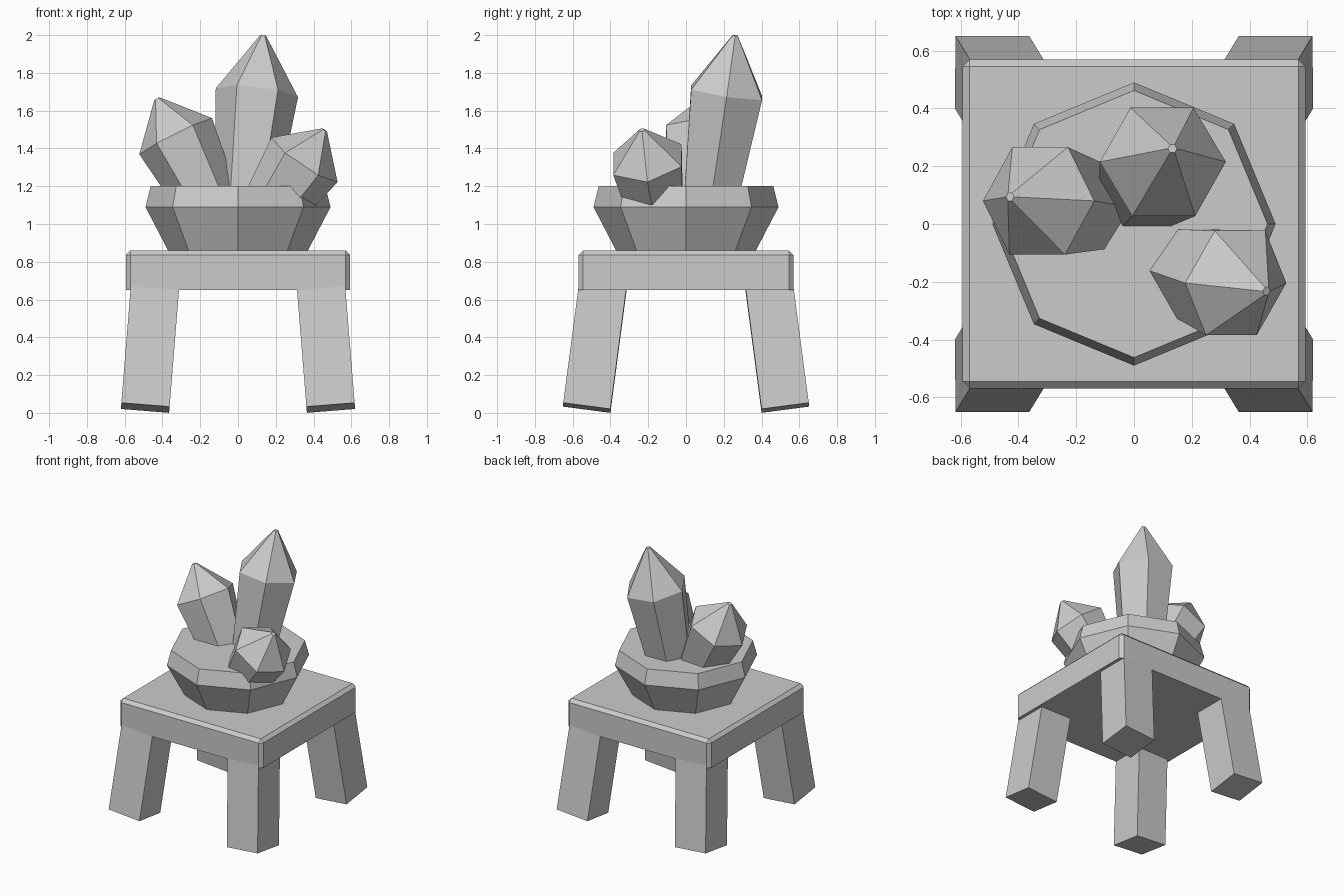
import bpy, bmesh
from math import radians, cos, sin, pi
from mathutils import Matrix, Vector

cube = bpy.data.objects.get("Cube")
if cube:
    bpy.data.objects.remove(cube, do_unlink=True)

stone = bpy.data.materials.new("plain_grey")
stone.use_nodes = True
stone.diffuse_color = (0.6, 0.6, 0.6, 1)
bsdf = next(n for n in stone.node_tree.nodes if n.type == 'BSDF_PRINCIPLED')
bsdf.inputs["Base Color"].default_value = (0.6, 0.6, 0.6, 1)
bsdf.inputs["Roughness"].default_value = 0.8


def add_object(name, bm, location=(0, 0, 0), tilt=(0, 0)):
    """Turn a bmesh into a flat-shaded object, tilted about x then y."""
    bmesh.ops.recalc_face_normals(bm, faces=bm.faces)
    mesh = bpy.data.meshes.new(name)
    bm.to_mesh(mesh)
    bm.free()
    mesh.materials.append(stone)
    obj = bpy.data.objects.new(name, mesh)
    obj.location = location
    obj.rotation_euler = (radians(tilt[0]), radians(tilt[1]), 0)
    bpy.context.collection.objects.link(obj)
    return obj


def box(size, centre):
    bm = bmesh.new()
    bmesh.ops.create_cube(bm, size=1)
    bmesh.ops.scale(bm, vec=size, verts=bm.verts)
    bmesh.ops.translate(bm, vec=centre, verts=bm.verts)
    return bm


def lathe(profile, sides):
    """Closed faceted solid from (radius, height) rings."""
    bm = bmesh.new()
    rings = [[bm.verts.new((r * cos(2 * pi * i / sides), r * sin(2 * pi * i / sides), z))
              for i in range(sides)] for r, z in profile]
    for low, high in zip(rings, rings[1:]):
        for i in range(sides):
            j = (i + 1) % sides
            bm.faces.new((low[i], low[j], high[j], high[i]))
    bm.faces.new(rings[0])
    bm.faces.new(rings[-1])
    return bm


# Seat slab, chamfered on the corners and the top rim
bm = box((1.187, 1.137, 0.21), (0, 0, 0.755))
edges = [e for e in bm.edges if max(v.co.z for v in e.verts) > 0.8]
bmesh.ops.bevel(bm, geom=edges, offset=0.024, segments=1, affect='EDGES')
add_object("seat", bm)

# Four splayed square legs
for front, sy in (("front", -1), ("back", 1)):
    for side, sx in (("right", -1), ("left", 1)):
        add_object(f"{front}_{side}_leg", box((0.256, 0.252, 0.75), (0, 0, 0.375)),
                   (sx * 0.491, sy * 0.525, 0.027), (sy * 7.5, -sx * 4.6))

# Octagonal rock base
add_object("rock_base", lathe([(0.365, 0.85), (0.49, 1.09), (0.462, 1.2)], 8))

# Crystals: shoulder centre, shoulder radius, tip length, tilt
crystals = {
    "tall_crystal": ((0.1, 0.215, 1.695), 0.219, 0.308, (-8.5, 6.2)),
    "right_crystal": ((-0.33, 0.08, 1.465), 0.215, 0.222, (-3.5, -26.5)),
    "left_crystal": ((0.352, -0.204, 1.34), 0.211, 0.192, (8.5, 34)),
}
for name, (centre, radius, tip, tilt) in crystals.items():
    profile = [(radius * 0.755, -1.8 * tip), (radius, 0), (0.016, tip)]
    add_object(name, lathe(profile, 6), centre, tilt)
